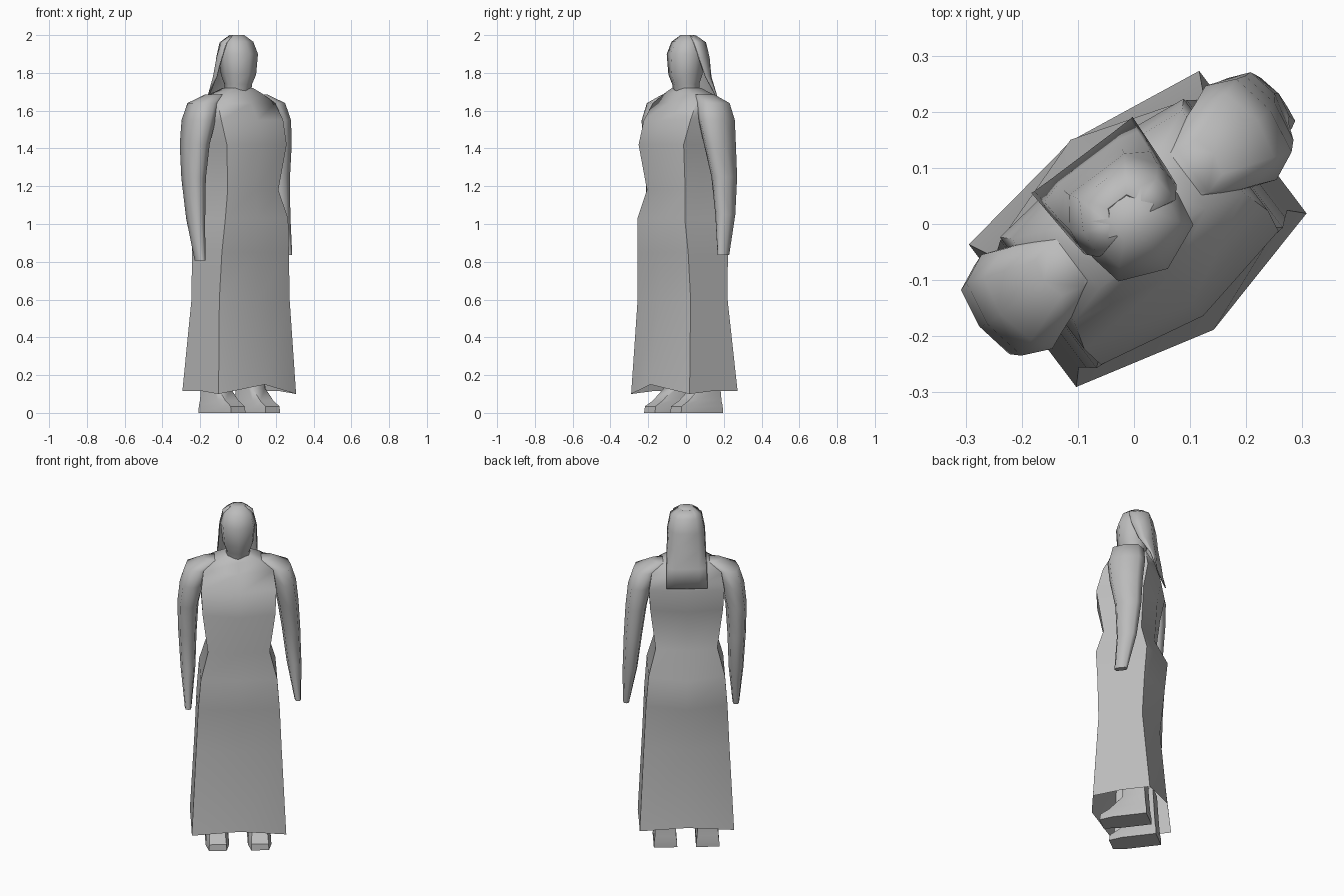
import bpy, bmesh, math
from mathutils import Matrix, Vector

if "Cube" in bpy.data.objects:
    bpy.data.objects.remove(bpy.data.objects["Cube"])

mat = bpy.data.materials.new("plain grey")
mat.use_nodes = True
grey = (0.5, 0.5, 0.5, 1)
mat.diffuse_color = grey
mat.node_tree.nodes["Principled BSDF"].inputs["Base Color"].default_value = grey

# The figure is turned on the spot; parts are built facing -y, then turned
TURN = Matrix.Rotation(math.radians(37), 3, "Z")


def loft(name, rows, closed=True, caps=(True, True), angle=65):
    """Skin a list of point rows into one smooth mesh."""
    bm = bmesh.new()
    grid = [[bm.verts.new(TURN @ Vector(p)) for p in row] for row in rows]
    n = len(rows[0])
    for low, high in zip(grid, grid[1:]):
        for i in range(n if closed else n - 1):
            j = (i + 1) % n
            bm.faces.new((low[i], low[j], high[j], high[i]))
    if closed and caps[0]:
        bm.faces.new(grid[0][::-1])
    if closed and caps[1]:
        bm.faces.new(grid[-1])
    bmesh.ops.recalc_face_normals(bm, faces=bm.faces)
    mesh = bpy.data.meshes.new(name)
    bm.to_mesh(mesh)
    bm.free()
    obj = bpy.data.objects.new(name, mesh)
    bpy.context.collection.objects.link(obj)
    mesh.materials.append(mat)
    bpy.ops.object.select_all(action="DESELECT")
    obj.select_set(True)
    bpy.context.view_layer.objects.active = obj
    bpy.ops.object.shade_smooth_by_angle(angle=math.radians(angle))
    return obj


def body_ring(z, w, front, front_corner, back_corner, back, lift=0.0, corner=1.0):
    """Eight-sided section; lift raises the middles of front and back."""
    c = w * corner
    side = (back_corner - front_corner) / 2 - back_corner
    return [(0, -front, z + lift), (c, -front_corner, z), (w, side, z + lift / 3),
            (c, -back_corner, z + lift / 3), (0, -back, z + lift),
            (-c, -back_corner, z + lift / 3), (-w, side, z + lift / 3),
            (-c, -front_corner, z)]


def oval(x, f, z, rx, ry):
    """Eight-sided, slightly boxy section of a limb."""
    ring = []
    for k in range(8):
        a = k * math.pi / 4
        s = 1.1 if k % 2 else 1.0
        ring.append((x + rx * s * math.cos(a), -f + ry * s * math.sin(a), z))
    return ring


# Robe: open hem, hips, waist, chest, shoulders, neckline
loft("robe", [
    body_ring(0.10, 0.257, 0.236, 0.170, -0.148, -0.186, lift=0.05),
    body_ring(0.60, 0.233, 0.172, 0.145, -0.10, -0.145),
    body_ring(0.85, 0.222, 0.175, 0.153, -0.11, -0.170),
    body_ring(1.03, 0.208, 0.182, 0.165, -0.12, -0.188),
    body_ring(1.18, 0.168, 0.155, 0.132, -0.08, -0.115),
    body_ring(1.42, 0.198, 0.205, 0.165, -0.10, -0.130),
    body_ring(1.55, 0.205, 0.175, 0.125, -0.125, -0.150),
    body_ring(1.64, 0.190, 0.115, 0.075, -0.11, -0.130),
    body_ring(1.69, 0.120, 0.075, 0.055, -0.08, -0.095),
    body_ring(1.72, 0.065, 0.055, 0.045, -0.05, -0.060),
], caps=(False, True))

# Head and neck
loft("head", [body_ring(z, w, f, f * 0.65, b * 0.7, b, corner=0.88) for z, w, f, b in (
    (1.67, 0.065, 0.055, -0.065), (1.74, 0.064, 0.075, -0.065),
    (1.79, 0.084, 0.094, -0.075), (1.90, 0.095, 0.100, -0.085),
    (1.965, 0.076, 0.070, -0.080), (2.00, 0.035, 0.020, -0.045))])

# Head scarf hanging down behind the head
scarf_rows = []
for z, w, side, back in ((1.995, 0.035, 0.0, -0.05), (1.96, 0.083, 0.01, -0.092),
                         (1.88, 0.100, -0.01, -0.108), (1.78, 0.104, -0.05, -0.118),
                         (1.68, 0.108, -0.115, -0.135), (1.57, 0.111, -0.152, -0.150)):
    mid = (side + back) / 2
    scarf_rows.append([(-w, -side, z), (-w * 0.95, -mid, z), (-w * 0.6, -back, z),
                       (w * 0.6, -back, z), (w * 0.95, -mid, z), (w, -side, z)])
scarf = loft("head_scarf", scarf_rows, closed=False)
thick = scarf.modifiers.new("thickness", "SOLIDIFY")
thick.thickness = 0.006
thick.offset = 0

# Sleeved arms; the right one hangs closer to the body and slightly forward
ARM = ((0.14, -0.015, 1.685, 0.05, 0.05), (0.215, -0.015, 1.64, 0.072, 0.09),
       (0.250, -0.015, 1.55, 0.066, 0.105), (0.272, -0.020, 1.42, 0.058, 0.092),
       (0.290, -0.035, 1.25, 0.050, 0.072), (0.306, -0.030, 1.05, 0.040, 0.055),
       (0.326, -0.002, 0.835, 0.018, 0.036))
for name, sign, tuck, reach, drop in (("left_arm", 1, 0, 0, 0),
                                      ("right_arm", -1, 0.055, 0.03, 0.03)):
    rows = []
    for x, f, z, rx, ry in ARM:
        t = max(0, (1.42 - z) / 0.6)
        rows.append(oval(sign * (x - tuck * t), f + reach * t, z - drop * t, rx, ry))
    loft(name, rows)

# Feet: a shoe wedge with an ankle rising under the robe
SHOE = ((0.0, 0.155, -0.11, 0.064), (0.035, 0.15, -0.11, 0.062),
        (0.065, 0.10, -0.105, 0.058), (0.13, 0.03, -0.10, 0.055),
        (0.30, 0.02, -0.09, 0.05))
for name, sign in (("left_foot", 1), ("right_foot", -1)):
    rows = []
    for z, toe, heel, w in SHOE:
        x = sign * 0.115
        rows.append([(x - w * 0.75, -toe, z), (x + w * 0.75, -toe, z),
                     (x + w, -toe * 0.5, z), (x + w, -heel, z),
                     (x - w, -heel, z), (x - w, -toe * 0.5, z)])
    loft(name, rows, angle=50)
